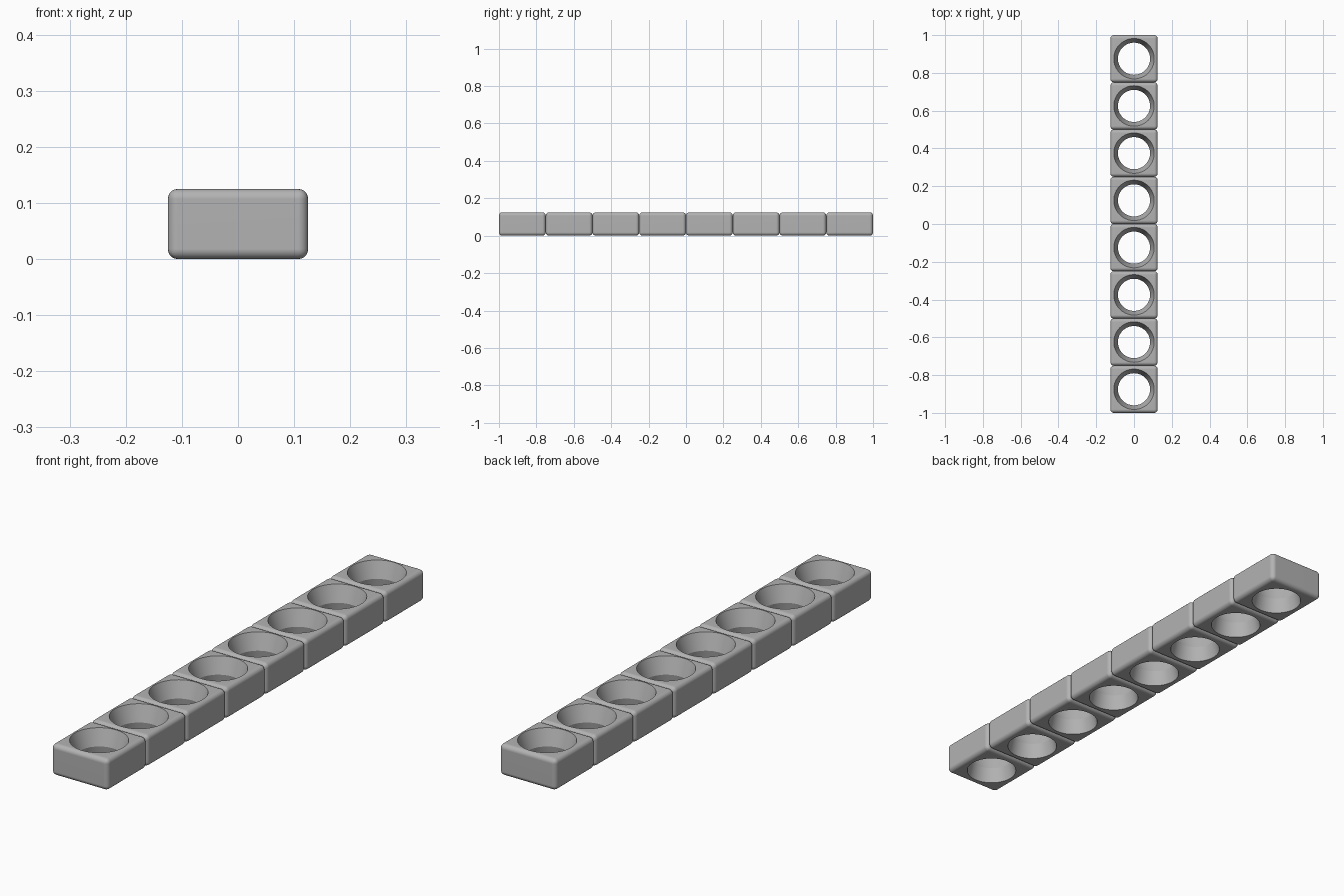
import bpy
import bmesh
import math

if "Cube" in bpy.data.objects:
    bpy.data.objects.remove(bpy.data.objects["Cube"], do_unlink=True)

COUNT = 8
SIZE = 0.25
HEIGHT = 0.125

grey = bpy.data.materials.new("mid grey")
grey.use_nodes = True
colour = (0.45, 0.45, 0.45, 1)
grey.diffuse_color = colour
grey.node_tree.nodes["Principled BSDF"].inputs["Base Color"].default_value = colour


def make_object(name, bm):
    mesh = bpy.data.meshes.new(name)
    bmesh.ops.recalc_face_normals(bm, faces=bm.faces)
    bm.to_mesh(mesh)
    bm.free()
    mesh.materials.append(grey)
    obj = bpy.data.objects.new(name, mesh)
    bpy.context.collection.objects.link(obj)
    return obj


def rounded_block():
    bm = bmesh.new()
    bmesh.ops.create_cube(bm, size=1)
    bmesh.ops.scale(bm, vec=(SIZE, SIZE, HEIGHT), verts=bm.verts)
    bmesh.ops.translate(bm, vec=(0, 0, HEIGHT / 2), verts=bm.verts)
    bmesh.ops.bevel(bm, geom=bm.edges[:], offset=0.018, segments=5,
                    profile=0.5, affect='EDGES')
    return make_object("socket_block", bm)


def lathe(name, profile, sides=64):
    """Closed solid of revolution from (radius, z) points."""
    bm = bmesh.new()
    rings = []
    for r, z in profile:
        angles = [2 * math.pi * i / sides for i in range(sides)]
        rings.append([bm.verts.new((r * math.cos(a), r * math.sin(a), z))
                      for a in angles])
    for low, high in zip(rings, rings[1:]):
        for i in range(sides):
            j = (i + 1) % sides
            bm.faces.new((low[i], low[j], high[j], high[i]))
    bm.faces.new(rings[0])
    bm.faces.new(rings[-1])
    return make_object(name, bm)


# Block with a waisted through-hole
block = rounded_block()
cutter = lathe("hole_cutter", [(0.1, -0.02), (0.096, 0), (0.085, 0.06),
                               (0.107, HEIGHT), (0.114, HEIGHT + 0.02)])
cutter.hide_render = True

cut = block.modifiers.new("hole", 'BOOLEAN')
cut.operation = 'DIFFERENCE'
cut.solver = 'EXACT'
cut.object = cutter

bpy.ops.object.select_all(action='DESELECT')
block.select_set(True)
bpy.context.view_layer.objects.active = block
bpy.ops.object.modifier_apply(modifier=cut.name)
bpy.data.objects.remove(cutter, do_unlink=True)
bpy.ops.object.shade_smooth_by_angle(angle=math.radians(24))

# Row of identical blocks along y
for i in range(COUNT):
    piece = block if i == 0 else block.copy()
    piece.name = f"socket_block_{i + 1}"
    if i:
        bpy.context.collection.objects.link(piece)
    piece.location.y = (i - (COUNT - 1) / 2) * SIZE
    normals = piece.modifiers.new("flat face normals", 'WEIGHTED_NORMAL')
    normals.keep_sharp = True
